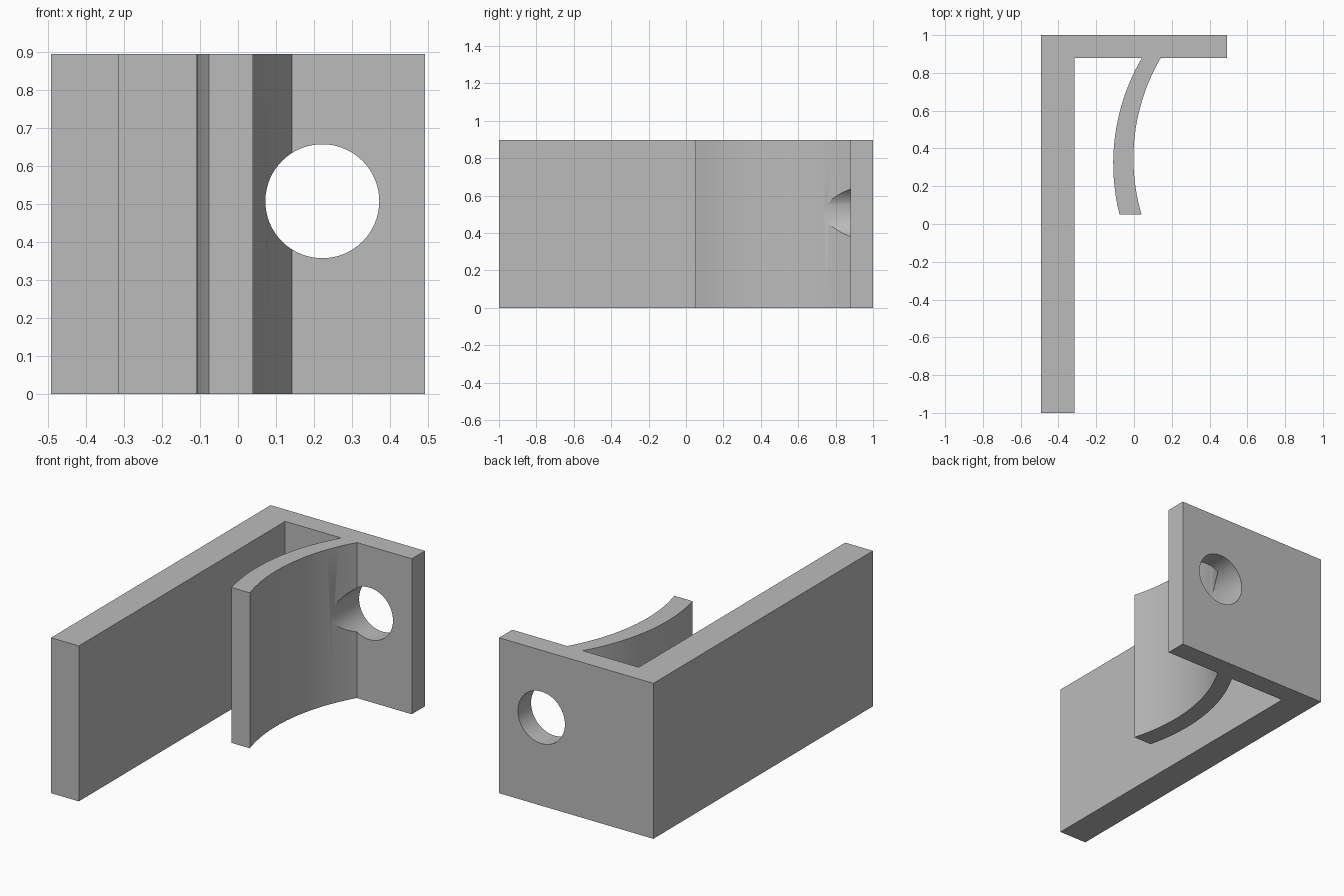
import bpy, bmesh, math

cube = bpy.data.objects.get("Cube")
if cube:
    bpy.data.objects.remove(cube, do_unlink=True)

HEIGHT = 0.896
WALL_Y = 0.88      # inner face of the end plate
TIP_Y = 0.05       # free end of the curved arm
HOLE_X, HOLE_Z, HOLE_R = 0.222, 0.508, 0.15

grey = bpy.data.materials.new("plain grey")
grey.use_nodes = True
colour = (0.5, 0.5, 0.5, 1)
grey.diffuse_color = colour
grey.node_tree.nodes["Principled BSDF"].inputs["Base Color"].default_value = colour


def arc(left_x, centre_y, radius, y0, y1, steps=24):
    """Points on the left side of a circle, from y0 to y1."""
    a0 = math.asin((y0 - centre_y) / radius)
    a1 = math.asin((y1 - centre_y) / radius)
    angles = [a0 + (a1 - a0) * i / steps for i in range(steps + 1)]
    return [(left_x + radius * (1 - math.cos(a)), centre_y + radius * math.sin(a))
            for a in angles]


# Outline of the bracket: long wall, end plate and curved arm
outline = [(-0.492, -1), (-0.315, -1), (-0.315, WALL_Y)]
outline += arc(-0.11, 0.32, 1.107, WALL_Y, TIP_Y)
outline += arc(-0.003, 0.3475, 1.05, TIP_Y, WALL_Y)
outline += [(0.492, WALL_Y), (0.492, 1), (-0.492, 1)]

# Extrude the outline upwards
bm = bmesh.new()
base = bm.faces.new([bm.verts.new((x, y, 0)) for x, y in outline])
top = bmesh.ops.extrude_face_region(bm, geom=[base])["geom"]
bmesh.ops.translate(bm, vec=(0, 0, HEIGHT),
                    verts=[v for v in top if isinstance(v, bmesh.types.BMVert)])
bmesh.ops.recalc_face_normals(bm, faces=bm.faces)
mesh = bpy.data.meshes.new("bracket")
bm.to_mesh(mesh)
bm.free()
bracket = bpy.data.objects.new("bracket", mesh)
bpy.context.collection.objects.link(bracket)
mesh.materials.append(grey)

# Round hole through the end plate, notching the arm
bpy.ops.mesh.primitive_cylinder_add(vertices=64, radius=HOLE_R, depth=1.0,
                                    location=(HOLE_X, 0.8, HOLE_Z),
                                    rotation=(math.pi / 2, 0, 0))
cutter = bpy.context.object
cutter.name = "hole_cutter"
cutter.data.materials.append(grey)
cutter.hide_render = True
cutter.display_type = 'WIRE'

cut = bracket.modifiers.new("hole", 'BOOLEAN')
cut.operation = 'DIFFERENCE'
cut.solver = 'EXACT'
cut.object = cutter

# Bake the cut, then smooth the curved faces only
bpy.ops.object.select_all(action='DESELECT')
bracket.select_set(True)
bpy.context.view_layer.objects.active = bracket
bpy.ops.object.modifier_apply(modifier=cut.name)
bpy.data.objects.remove(cutter, do_unlink=True)
bpy.ops.object.shade_smooth_by_angle(angle=math.radians(30))
